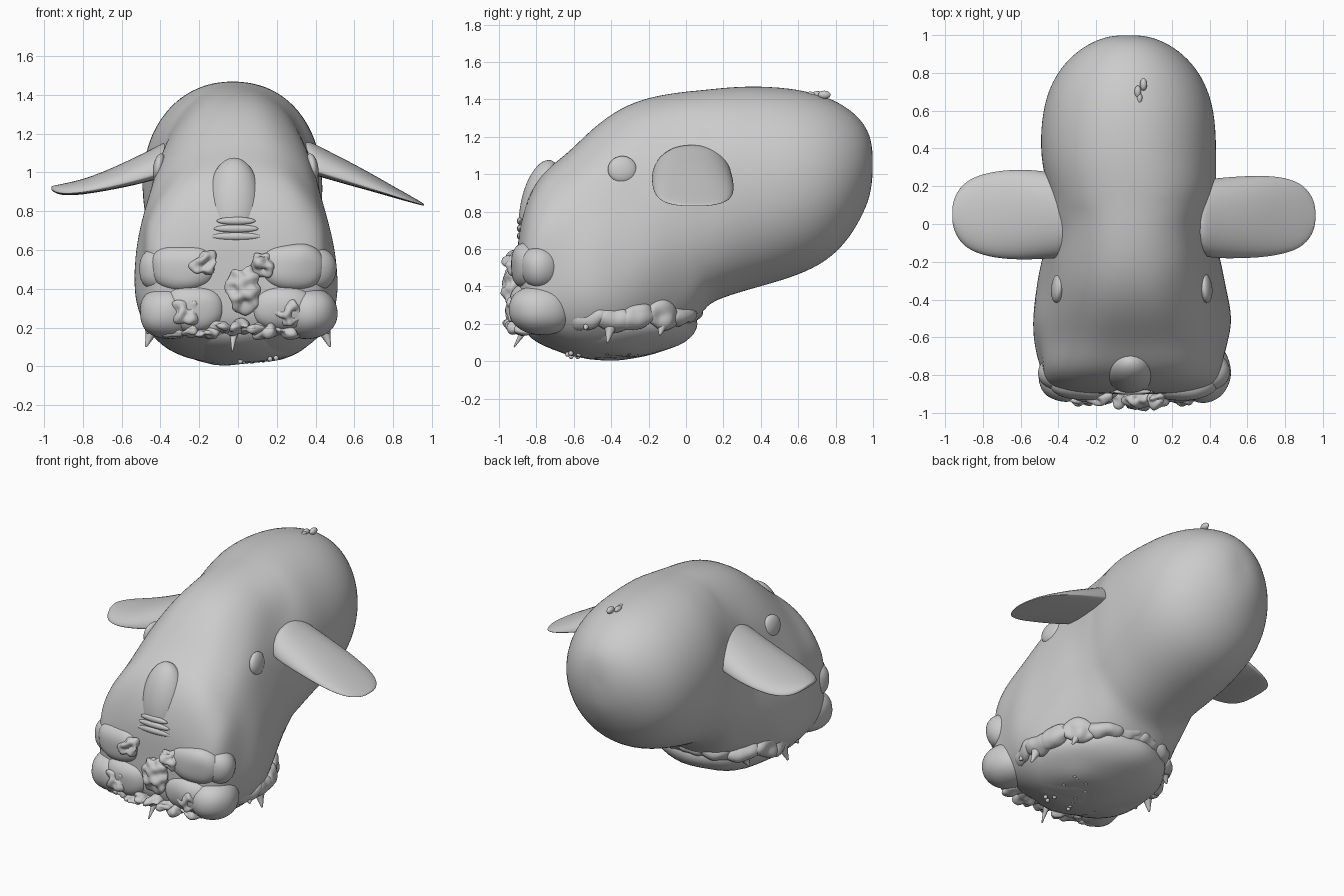
import bpy, bmesh, math, random
from mathutils import Vector, noise

random.seed(4)


def make_object(name, bm, subdiv=0):
    bmesh.ops.recalc_face_normals(bm, faces=bm.faces[:])
    for f in bm.faces:
        f.smooth = True
    mesh = bpy.data.meshes.new(name)
    bm.to_mesh(mesh)
    bm.free()
    ob = bpy.data.objects.new(name, mesh)
    bpy.context.collection.objects.link(ob)
    if subdiv:
        mod = ob.modifiers.new("smooth", "SUBSURF")
        mod.levels = mod.render_levels = subdiv
    return ob


def loft(name, rings, subdiv=2):
    """Skin closed rings of points and close both ends with a fan."""
    bm = bmesh.new()
    rows = [[bm.verts.new(p) for p in ring] for ring in rings]
    n = len(rows[0])
    for a, b in zip(rows, rows[1:]):
        for i in range(n):
            bm.faces.new((a[i], a[(i + 1) % n], b[(i + 1) % n], b[i]))
    for row in (rows[0], rows[-1]):
        mid = bm.verts.new(sum((v.co for v in row), Vector()) / n)
        for i in range(n):
            bm.faces.new((row[i], row[(i + 1) % n], mid))
    return make_object(name, bm, subdiv)


def spow(v, e):
    return math.copysign(abs(v) ** e, v)


def blob(name, centre, size, rough=0.0, rot=(0, 0, 0), freq=9, box=1.0):
    """Ellipsoid, optionally boxy and crumpled with noise."""
    bm = bmesh.new()
    bmesh.ops.create_icosphere(bm, subdivisions=4, radius=1)
    for v in bm.verts:
        p = Vector([spow(c, box) * s for c, s in zip(v.co, size)])
        if rough:
            p += v.co * rough * noise.noise((p + Vector(centre)) * freq)
        v.co = p
    ob = make_object(name, bm)
    ob.location, ob.rotation_euler = centre, rot
    return ob


def spike(name, base, tip, radius):
    """Pointed tag with a broad concave root."""
    base, tip = Vector(base), Vector(tip)
    d = tip - base
    q = d.to_track_quat('Z', 'Y')
    rings = []
    for t, r in ((0, 1), (0.3, 0.65), (0.65, 0.35), (1, 0.14)):
        rings.append([base + d * t + q @ Vector((math.cos(a) * r * radius, math.sin(a) * r * radius, 0))
                      for a in (k * math.tau / 10 for k in range(10))])
    return loft(name, rings, 1)


# head and body: y, bottom z, top z, lower half width, upper half width, squareness
sections = [
    (0.998, 0.99, 1.12, 0.07, 0.07, 1.0), (0.985, 0.88, 1.21, 0.14, 0.14, 1.0),
    (0.94, 0.77, 1.29, 0.24, 0.24, 1.0), (0.85, 0.62, 1.37, 0.35, 0.34, 1.0),
    (0.72, 0.51, 1.43, 0.43, 0.42, 0.97), (0.55, 0.44, 1.465, 0.47, 0.46, 0.95),
    (0.35, 0.385, 1.475, 0.47, 0.465, 0.93), (0.20, 0.34, 1.465, 0.45, 0.45, 0.9),
    (0.11, 0.30, 1.455, 0.44, 0.43, 0.9), (0.05, 0.20, 1.45, 0.44, 0.42, 0.9),
    (-0.05, 0.12, 1.44, 0.46, 0.41, 0.9), (-0.2, 0.045, 1.415, 0.53, 0.40, 0.86),
    (-0.35, 0.01, 1.36, 0.61, 0.38, 0.82), (-0.5, 0.01, 1.25, 0.62, 0.39, 0.8),
    (-0.62, 0.04, 1.125, 0.59, 0.41, 0.78), (-0.72, 0.08, 1.05, 0.55, 0.42, 0.75),
    (-0.79, 0.12, 0.98, 0.52, 0.42, 0.73), (-0.85, 0.16, 0.87, 0.48, 0.40, 0.73),
    (-0.89, 0.22, 0.72, 0.38, 0.33, 0.8), (-0.90, 0.30, 0.62, 0.22, 0.20, 0.9)]
rings = []
for y, zb, zt, wb, wt, e in sections:
    cx = -0.03 if y > 0.3 else -0.012
    ring = []
    for k in range(32):
        a = k * math.tau / 32
        s, c = spow(math.sin(a), e), spow(math.cos(a), e)
        t = (s + 1) / 2
        # gentle uneven swelling over the snout and jowls
        w = 0.03 * noise.noise(Vector((c * 2, y * 5, s * 2))) if y < 0.1 else 0
        ring.append((cx + c * (wb + (wt - wb) * t + w), y, zb + (zt - zb) * t))
    rings.append(ring)
loft("head_body", rings)

# snout ridge with shallow wrinkles below it
blob("snout_ridge", (-0.02, -0.775, 0.83), (0.14, 0.11, 0.25), rot=(-0.2, 0, 0))
for i in range(3):
    blob("snout_wrinkle", (-0.01, -0.888, 0.67 + i * 0.04), (0.13 - i * 0.015, 0.016, 0.02))

# ears: x, centre y, half length, low edge z, crown z
ear_right = [(0.34, 0.03, 0.20, 1.00, 1.18), (0.43, 0.03, 0.215, 0.975, 1.13),
             (0.55, 0.035, 0.22, 0.94, 1.07), (0.68, 0.04, 0.22, 0.905, 1.00),
             (0.80, 0.045, 0.205, 0.87, 0.93), (0.89, 0.045, 0.17, 0.845, 0.88),
             (0.94, 0.045, 0.11, 0.832, 0.85), (0.96, 0.045, 0.05, 0.828, 0.838)]
ear_left = [(-0.34, 0.04, 0.22, 0.99, 1.18), (-0.43, 0.045, 0.23, 0.96, 1.13),
            (-0.55, 0.05, 0.242, 0.93, 1.07), (-0.68, 0.05, 0.24, 0.905, 1.01),
            (-0.80, 0.05, 0.22, 0.885, 0.965), (-0.89, 0.05, 0.18, 0.88, 0.945),
            (-0.94, 0.05, 0.12, 0.89, 0.935), (-0.962, 0.05, 0.05, 0.91, 0.93)]
for name, rows in (("right_ear", ear_right), ("left_ear", ear_left)):
    rings = []
    for x, cy, h, z0, z1 in rows:
        ring = []
        for k in range(20):
            s, c = math.sin(k * math.tau / 20), math.cos(k * math.tau / 20)
            z = z0 + (z1 - z0) * (0.15 + 0.85 * s if s >= 0 else 0.15 + 0.15 * s)
            ring.append((x, cy + h * spow(c, 0.9), z))
        rings.append(ring)
    loft(name, rings)

# eyes
for sx in (-1, 1):
    blob("eye", (-0.012 + sx * 0.393, -0.34, 1.025), (0.032, 0.078, 0.073), rot=(0, sx * -0.15, sx * 0.1))

# upper and lower muzzle pads
for sx in (-1, 1):
    blob("upper_lip_pad", (sx * 0.28, -0.845, 0.51), (0.165, 0.09, 0.12), 0.015, (0, 0, sx * 0.12), 6, 0.8)
    blob("outer_lip_pad", (sx * 0.405, -0.78, 0.50), (0.10, 0.10, 0.11), 0.01, (0, 0, sx * 0.5), 6, 0.9)
    blob("cheek_pad", (sx * 0.36, -0.77, 0.275), (0.145, 0.17, 0.135), 0.01, (0, 0, sx * 0.3), 6, 0.9)
    blob("lower_lip_pad", (sx * 0.23, -0.85, 0.30), (0.16, 0.09, 0.12), 0.015, (0, 0, sx * 0.1), 6, 0.85)
    blob("mouth_corner_crumple", (sx * 0.265, -0.92, 0.28), (0.065, 0.035, 0.07), 0.04, (0, 0, 0), 22)
    blob("nostril_crumple", (sx * 0.15 - 0.02, -0.925, 0.53), (0.065, 0.035, 0.055), 0.04, (0, sx * 0.7, 0), 22)

# crumpled centre lump and mouth rim
blob("centre_lump", (0.03, -0.925, 0.40), (0.09, 0.05, 0.12), 0.035, freq=20)
for i in range(9):
    x = -0.32 + i * 0.08
    blob("mouth_rim", (x, -0.89 + 0.7 * x * x, 0.19 + random.uniform(-0.02, 0.02)),
         (0.065, 0.08, 0.028), 0.03, (0, random.uniform(-0.3, 0.3), 0), 20)
spike("lip_tag", (-0.02, -0.85, 0.19), (-0.03, -0.92, 0.075), 0.03)

# ragged fringe round the jaw: low hem lumps with a point on some of them
blob("jaw_bowl", (-0.01, -0.40, 0.20), (0.43, 0.46, 0.19), 0.015, freq=5)
fringe = [(0.45, -0.52, 0.24, 0.17), (0.455, -0.40, 0.23, 0.10), (0.43, -0.26, 0.24, 0.15),
          (0.36, -0.12, 0.24, 0.14), (0.24, -0.02, 0.26, 0.17), (0.09, 0.03, 0.28, 0.20)]
for sx in (-1, 1):
    for i, (x, y, z0, z1) in enumerate(fringe):
        turn = math.atan2(y + 0.40, x) * sx
        blob("jaw_hem", (sx * (x - 0.02), y, z0), (0.05, 0.11, 0.07), 0.03, (0.2 * (-1) ** i, 0, turn), 11)
        if i in (0, 1, 3):
            spike("jaw_point", (sx * (x - 0.02), y, z0 - 0.02), (sx * (x + 0.02), y - 0.02, z1), 0.05)

# small lumps under the jaw and on the crown
for i in range(16):
    x, y = random.uniform(-0.2, 0.25), random.uniform(-0.65, -0.25)
    blob("jaw_speck", (x, y, 0.025 + 0.45 * x * x), (0.013, 0.013, 0.013))
for x, y in ((0.03, 0.66), (0.02, 0.70), (0.05, 0.74)):
    blob("crown_speck", (x, y, 1.425), (0.015, 0.03, 0.018), 0.01)
